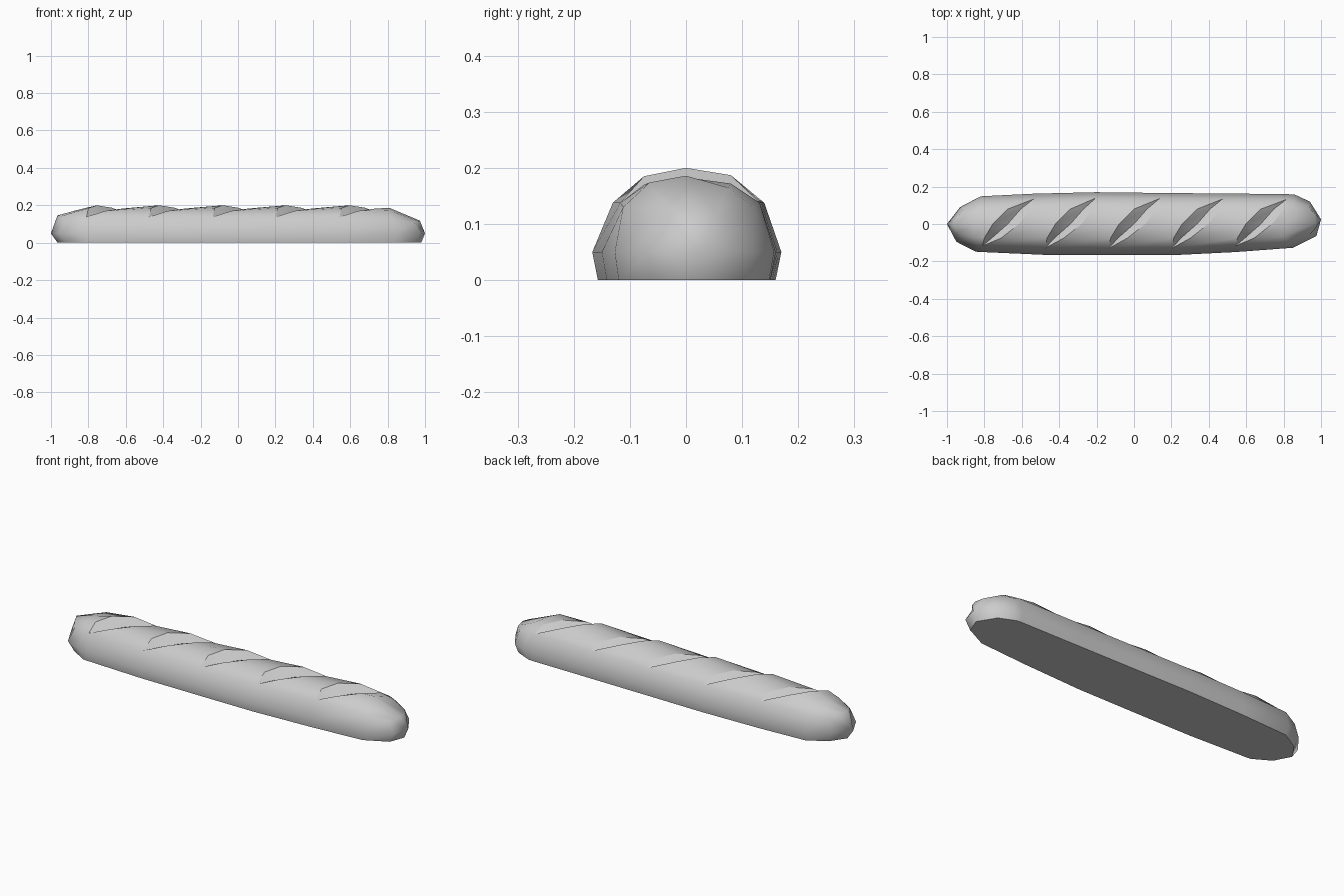
import bpy, bmesh

# Rows run along the loaf, from the front base edge over the crest to the back base edge
ROW_Y = [None, None, -0.13, -0.075, 0.0, 0.08, 0.137, None, None]


def slash_columns(x0, front, back):
    """Left rim, valley and right rim of one diagonal slash (they meet at both tips)."""
    rims = [
        ([0.01, 0.055, 0.135], [0.185, 0.20, 0.187]),
        ([0.05, 0.135, 0.205], [0.148, 0.162, 0.150]),
        ([0.10, 0.195, 0.257], [0.170, 0.183, 0.172]),
    ]
    cols = []
    for dx, z in rims:
        col = [(x0, front * 0.94, 0), (x0, front, 0.05), (x0, front * 0.78, 0.138)]
        col += [(x0 + d, ROW_Y[3 + i], h) for i, (d, h) in enumerate(zip(dx, z))]
        col += [(x0 + 0.272, back * 0.82, 0.138), (x0 + 0.272, back, 0.05),
                (x0 + 0.272, back * 0.94, 0)]
        cols.append(col)
    return cols


# Left end rings
columns = [
    [(-0.92, -0.085, 0), (-0.95, -0.095, 0.05), (-0.92, -0.085, 0.12),
     (-0.945, -0.045, 0.142), (-0.965, 0, 0.146), (-0.94, 0.045, 0.142),
     (-0.91, 0.085, 0.12), (-0.93, 0.09, 0.05), (-0.91, 0.08, 0)],
    [(-0.83, -0.138, 0), (-0.845, -0.148, 0.05), (-0.835, -0.12, 0.13),
     (-0.86, -0.07, 0.168), (-0.85, 0, 0.177), (-0.84, 0.075, 0.17),
     (-0.825, 0.123, 0.135), (-0.82, 0.148, 0.05), (-0.81, 0.138, 0)],
]
# Five slashes along the body
for x0, front, back in [(-0.81, -0.15, 0.162), (-0.475, -0.165, 0.17),
                        (-0.135, -0.167, 0.166), (0.202, -0.167, 0.163),
                        (0.543, -0.15, 0.16)]:
    columns += slash_columns(x0, front, back)
# Right end rings
columns += [
    [(0.83, -0.12, 0), (0.85, -0.127, 0.05), (0.82, -0.112, 0.13),
     (0.80, -0.065, 0.174), (0.81, 0, 0.186), (0.86, 0.075, 0.165),
     (0.855, 0.122, 0.13), (0.86, 0.157, 0.05), (0.84, 0.148, 0)],
    [(0.95, -0.06, 0), (0.975, -0.065, 0.05), (0.94, -0.058, 0.11),
     (0.965, -0.03, 0.115), (0.972, 0.005, 0.118), (0.965, 0.055, 0.115),
     (0.93, 0.095, 0.11), (0.94, 0.12, 0.05), (0.925, 0.11, 0)],
]

bm = bmesh.new()
cache = {}


def vert(p):
    key = tuple(round(c, 4) for c in p)
    if key not in cache:
        cache[key] = bm.verts.new(key)
    return cache[key]


def face(points):
    vs = list(dict.fromkeys(vert(p) for p in points))
    if len(vs) > 2:
        bm.faces.new(vs)


# Crust
for a, b in zip(columns, columns[1:]):
    for j in range(8):
        face((a[j], b[j], b[j + 1], a[j + 1]))

# Rounded tips
tips = [(columns[0], (-1, 0, 0.05), (-0.965, 0, 0)),
        (columns[-1], (1, 0.025, 0.05), (0.98, 0.02, 0))]
for col, tip, foot in tips:
    for j in range(1, 7):
        face((col[j], col[j + 1], tip))
    face((col[0], col[1], tip, foot))
    face((col[8], col[7], tip, foot))

# Flat base
outline = [c[0] for c in columns] + [tips[1][2]]
outline += [c[8] for c in reversed(columns)] + [tips[0][2]]
face(outline)

bmesh.ops.recalc_face_normals(bm, faces=bm.faces[:])
for f in bm.faces:
    f.smooth = True

# Sharp edges around the base and the slashes
for e in bm.edges:
    if all(abs(v.co.z) < 1e-5 for v in e.verts):
        e.smooth = False
for col in columns[2:-2]:
    for j in range(2, 6):
        e = bm.edges.get((vert(col[j]), vert(col[j + 1])))
        if e:
            e.smooth = False

mesh = bpy.data.meshes.new("bread_loaf")
bm.to_mesh(mesh)
bm.free()
loaf = bpy.data.objects.new("bread_loaf", mesh)
bpy.context.collection.objects.link(loaf)
